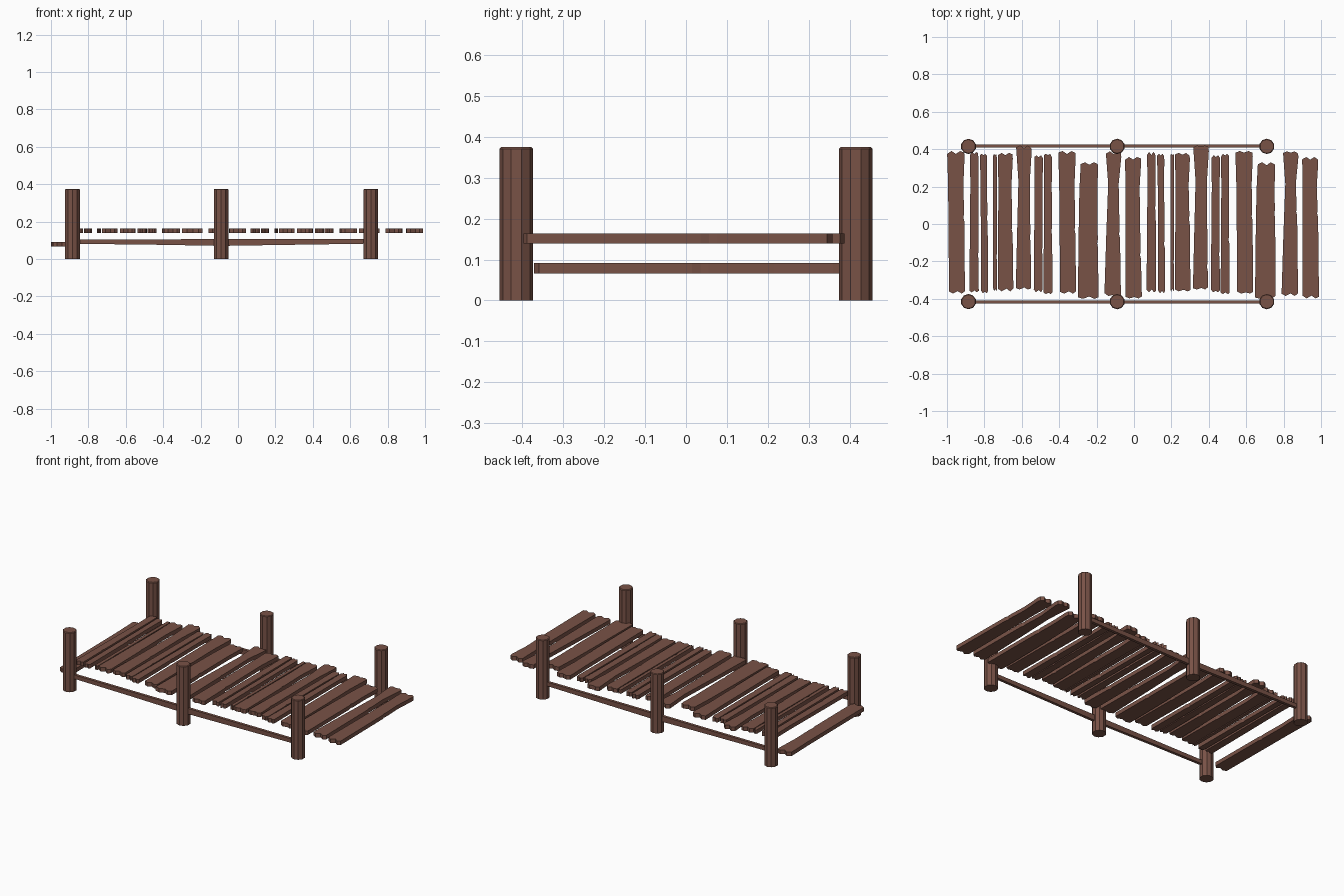
import bpy, bmesh, random
from mathutils import Vector

if "Cube" in bpy.data.objects:
    bpy.data.objects.remove(bpy.data.objects["Cube"])

random.seed(4)
wood = bpy.data.materials.new("brown_wood")
wood.diffuse_color = (0.19, 0.085, 0.062, 1)
wood.use_nodes = True
wood.node_tree.nodes["Principled BSDF"].inputs["Base Color"].default_value = wood.diffuse_color


def finish(bm, name):
    bmesh.ops.recalc_face_normals(bm, faces=bm.faces)
    me = bpy.data.meshes.new(name)
    bm.to_mesh(me)
    bm.free()
    ob = bpy.data.objects.new(name, me)
    me.materials.append(wood)
    bpy.context.collection.objects.link(ob)
    return ob


def make_plank(name, spec, dx, z0, thick=0.025):
    # outline runs up the right edge and down the left, with chipped ends
    top, bot, tl, tr, ml, mr, bl, br = spec
    w, v = tr - tl, br - bl
    chip = lambda: random.uniform(0.006, 0.016)
    ymid = top * 0.55
    nick = random.uniform(-0.25, 0.1)
    pts = [(bl, bot + chip()), (bl + v * .25, bot), (bl + v * .55, bot + chip()),
           (bl + v * .8, bot), (br, bot + chip()),
           (br + (mr - br) * .4, nick - .02), (br + (mr - br) * .5 - .004, nick),
           (br + (mr - br) * .6, nick + .02),
           (mr, ymid), (tr, top - .03), (tr - .002, top - chip()),
           (tr - w * .25, top), (tr - w * .5, top - chip()), (tr - w * .75, top),
           (tl, top - chip()), (ml, ymid), ((ml + bl) / 2, -.05)]
    bm = bmesh.new()
    f = bm.faces.new([bm.verts.new((x + dx, y, z0)) for x, y in pts])
    r = bmesh.ops.extrude_face_region(bm, geom=[f])
    for e in r["geom"]:
        if isinstance(e, bmesh.types.BMVert):
            e.co.z += thick
    return finish(bm, name)


# plank shapes: y top, y bottom, then left/right x at top, neck and bottom
shapes = [
    (.385, -.365, -.877, -.832, -.875, -.832, -.880, -.830),
    (.375, -.370, -.824, -.785, -.820, -.786, -.818, -.780),
    (.375, -.360, -.753, -.732, -.753, -.732, -.753, -.732),
    (.380, -.360, -.728, -.648, -.725, -.655, -.728, -.645),
    (.420, -.350, -.630, -.547, -.618, -.557, -.632, -.550),
    (.368, -.365, -.533, -.486, -.531, -.490, -.536, -.488),
    (.375, -.375, -.482, -.438, -.480, -.440, -.484, -.436),
    (.390, -.372, -.405, -.312, -.400, -.318, -.395, -.310),
    (.330, -.400, -.285, -.192, -.292, -.196, -.300, -.190),
    (.388, -.385, -.150, -.068, -.138, -.082, -.158, -.070),
    (.358, -.398, -.048, .038, -.045, .030, -.046, .042),
]

# deck: the sequence of planks laid twice
for rep in range(2):
    for i, s in enumerate(shapes):
        make_plank(f"deck_plank_{rep}_{i}", s, rep * .947, 0.139)
# fallen step plank at the left end
make_plank("lower_end_plank", shapes[7], -.594, .066)

# posts with slightly worn tops
post_x = (-.885, -.09, .71)
for side in (-1, 1):
    for i, x in enumerate(post_x):
        bm = bmesh.new()
        bmesh.ops.create_cone(bm, cap_ends=True, segments=10, radius1=.041,
                              radius2=.041, depth=.375)
        bmesh.ops.translate(bm, vec=(x, side * .415, .1875), verts=bm.verts)
        rim = [e for e in bm.edges if all(v.co.z > .37 for v in e.verts)]
        bmesh.ops.bevel(bm, geom=rim, offset=.004, segments=1, affect='EDGES')
        finish(bm, f"post_{side}_{i}")

# hand-hewn side beams between the posts
beam = [(-.885, .093, .012), (-.49, .091, .014), (-.09, .088, .018),
        (.3, .091, .015), (.71, .094, .012)]
for side in (-1, 1):
    bm = bmesh.new()
    rings = []
    for x, z, h in beam:
        y = side * .417
        rings.append([bm.verts.new((x, y + a * .009, z + b * h))
                      for a, b in ((-1, -1), (1, -1), (1, 1), (-1, 1))])
    for a, b in zip(rings, rings[1:]):
        for k in range(4):
            bm.faces.new((a[k], a[(k + 1) % 4], b[(k + 1) % 4], b[k]))
    bm.faces.new(rings[0])
    bm.faces.new(rings[-1])
    finish(bm, f"side_beam_{side}")
